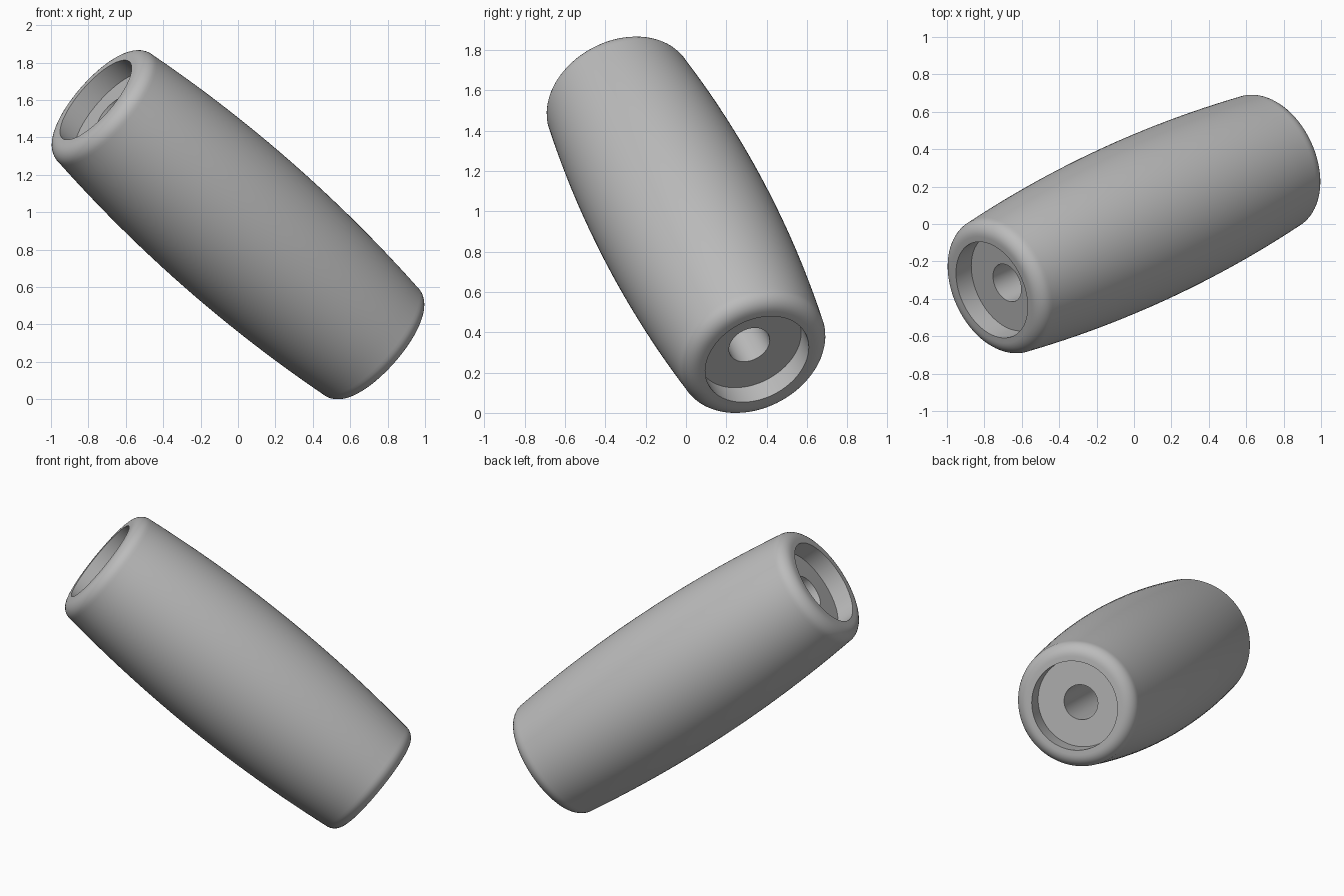
import bpy, bmesh, math
from mathutils import Vector, Matrix

cube = bpy.data.objects.get("Cube")
if cube:
    bpy.data.objects.remove(cube, do_unlink=True)

SEGMENTS = 96
HALF = 1.071      # half length along the axis
END_R = 0.382     # radius where the rounded rim begins
MID_R = 0.44      # radius at the belly
RIM = 0.08        # rim rounding
RECESS_R = 0.272
DEPTH = 0.115
HOLE_R = 0.107

# Plain grey material
grey = bpy.data.materials.new("plain_grey")
grey.use_nodes = True
colour = (0.5, 0.5, 0.5, 1)
grey.diffuse_color = colour
grey.node_tree.nodes["Principled BSDF"].inputs["Base Color"].default_value = colour

# Half profile as (radius, height): hole, recess, rounded rim, barrel side
top = [(HOLE_R, HALF - DEPTH), (RECESS_R, HALF - DEPTH), (RECESS_R, HALF)]
for i in range(9):
    a = math.pi / 2 * (1 - i / 8)
    top.append((END_R - RIM + RIM * math.cos(a), HALF - RIM + RIM * math.sin(a)))
for i in range(1, 13):
    t = 1 - i / 12
    top.append((MID_R - (MID_R - END_R) * t * t, (HALF - RIM) * t))
profile = top + [(r, -z) for r, z in reversed(top[:-1])]

# Revolve the closed profile into a solid with a through hole
bm = bmesh.new()
rings = []
for r, z in profile:
    rings.append([bm.verts.new((r * math.cos(k * math.tau / SEGMENTS),
                                r * math.sin(k * math.tau / SEGMENTS), z))
                  for k in range(SEGMENTS)])
for a, b in zip(rings, rings[1:] + rings[:1]):
    for k in range(SEGMENTS):
        n = (k + 1) % SEGMENTS
        bm.faces.new((a[k], a[n], b[n], b[k]))
bmesh.ops.recalc_face_normals(bm, faces=bm.faces)

# Tilt the axis and rest the lowest point on the floor
axis = Vector((-0.71, -0.329, 0.623))
bm.transform(axis.to_track_quat('Z', 'Y').to_matrix().to_4x4())
bm.transform(Matrix.Translation((0, 0, -min(v.co.z for v in bm.verts))))

mesh = bpy.data.meshes.new("barrel_handle")
bm.to_mesh(mesh)
bm.free()
mesh.materials.append(grey)
handle = bpy.data.objects.new("barrel_handle", mesh)
bpy.context.collection.objects.link(handle)

# Smooth sides with crisp recess and hole edges
bpy.ops.object.select_all(action='DESELECT')
handle.select_set(True)
bpy.context.view_layer.objects.active = handle
bpy.ops.object.shade_smooth_by_angle(angle=math.radians(35))
